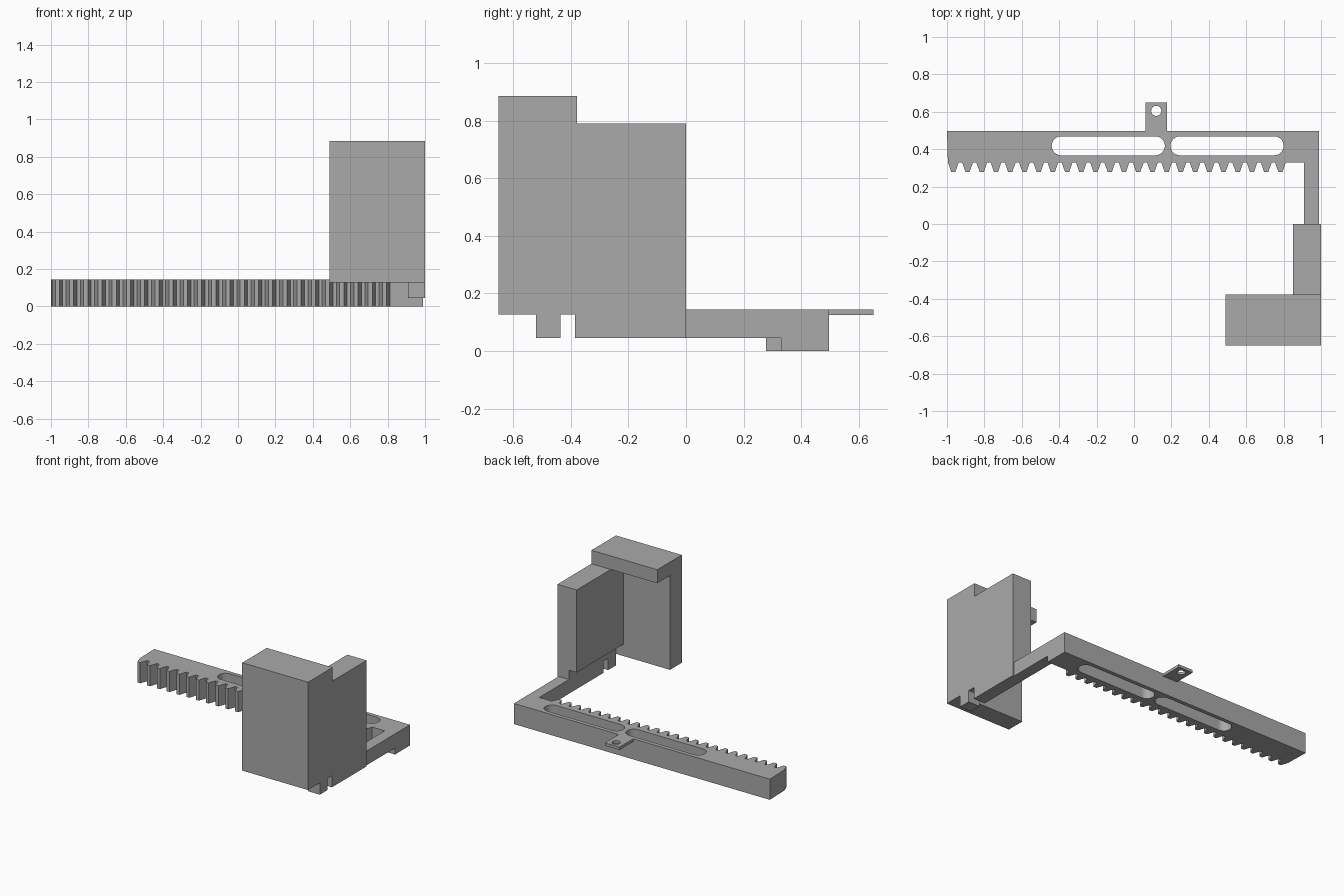
import bpy
import bmesh
from math import cos, sin, pi
from mathutils import Vector

cube = bpy.data.objects.get("Cube")
if cube:
    bpy.data.objects.remove(cube, do_unlink=True)

# Single plain grey material
grey = bpy.data.materials.new("plain_grey")
grey.use_nodes = True
colour = (0.4, 0.4, 0.4, 1)
grey.diffuse_color = colour
grey.node_tree.nodes["Principled BSDF"].inputs["Base Color"].default_value = colour


def prism(name, outline, low, high, axis="z"):
    """Extrude an (x, y) outline along z, or a (y, z) outline along x."""
    place = {"z": lambda a, b: (a, b, low), "x": lambda a, b: (low, a, b)}[axis]
    push = Vector((0, 0, high - low)) if axis == "z" else Vector((high - low, 0, 0))
    bm = bmesh.new()
    base = bm.faces.new([bm.verts.new(place(a, b)) for a, b in outline])
    grown = bmesh.ops.extrude_face_region(bm, geom=[base], use_keep_orig=True)
    moved = [g for g in grown["geom"] if isinstance(g, bmesh.types.BMVert)]
    bmesh.ops.translate(bm, verts=moved, vec=push)
    bmesh.ops.recalc_face_normals(bm, faces=bm.faces)
    mesh = bpy.data.meshes.new(name)
    bm.to_mesh(mesh)
    bm.free()
    mesh.materials.append(grey)
    obj = bpy.data.objects.new(name, mesh)
    bpy.context.collection.objects.link(obj)
    return obj


def rect(a0, a1, b0, b1):
    return [(a0, b0), (a1, b0), (a1, b1), (a0, b1)]


def stadium(x0, x1, y, r, steps=16):
    """Slot outline with round ends; a circle's two halves when x1 - x0 = 2r."""
    right = [(x1 - r + r * sin(pi * i / steps), y - r * cos(pi * i / steps)) for i in range(steps + 1)]
    left = [(x0 + r - r * sin(pi * i / steps), y + r * cos(pi * i / steps)) for i in range(steps + 1)]
    if x1 - x0 <= 2 * r + 1e-6:
        return right[:-1] + left[:-1]
    return right + left


def cut(target, name, outline):
    cutter = prism(name, outline, -0.1, 0.3)
    cutter.hide_render = True
    cutter.hide_viewport = True
    mod = target.modifiers.new(name, "BOOLEAN")
    mod.operation = "DIFFERENCE"
    mod.solver = "EXACT"
    mod.object = cutter


# Toothed rack bar: straight back edge, row of tapered teeth along the front
ROOT, TIP, BACK, TOP = 0.33, 0.278, 0.497, 0.145
FIRST, LAST, COUNT = -0.966, 0.783, 24
bar = [(0.99, ROOT), (0.99, BACK), (-1, BACK)]
for i in range(COUNT):
    c = FIRST + (LAST - FIRST) * i / (COUNT - 1)
    bar += [(c - 0.029, ROOT), (c - 0.011, TIP), (c + 0.011, TIP), (c + 0.029, ROOT)]
rack = prism("toothed_rack", bar, 0, TOP)
cut(rack, "left_slot_cutter", stadium(0.195, 0.8, 0.418, 0.051))
cut(rack, "right_slot_cutter", stadium(-0.44, 0.165, 0.418, 0.051))

# Thin mounting tab with a screw hole
tab = prism("mounting_tab", rect(0.062, 0.176, BACK, 0.65), 0.125, TOP)
cut(tab, "tab_hole_cutter", stadium(0.092, 0.146, 0.605, 0.027))

# Arm joining the rack to the housing
prism("connecting_arm", rect(0.91, 0.99, 0, ROOT), 0.045, TOP)

# Side wall, and the narrower notched foot below it
prism("side_wall", rect(-0.52, 0, 0.21, 0.79), 0.85, 1, "x")
foot = [(0, 0.045), (0, 0.21), (-0.52, 0.21), (-0.52, 0.045),
        (-0.435, 0.045), (-0.435, 0.127), (-0.385, 0.127), (-0.385, 0.045)]
prism("notched_foot", foot, 0.91, 1, "x")

# Front wall with an overhanging cap
hood = [(-0.65, 0.127), (-0.52, 0.127), (-0.52, 0.79),
        (-0.378, 0.79), (-0.378, 0.885), (-0.65, 0.885)]
prism("front_wall_and_cap", hood, 0.488, 1, "x")
